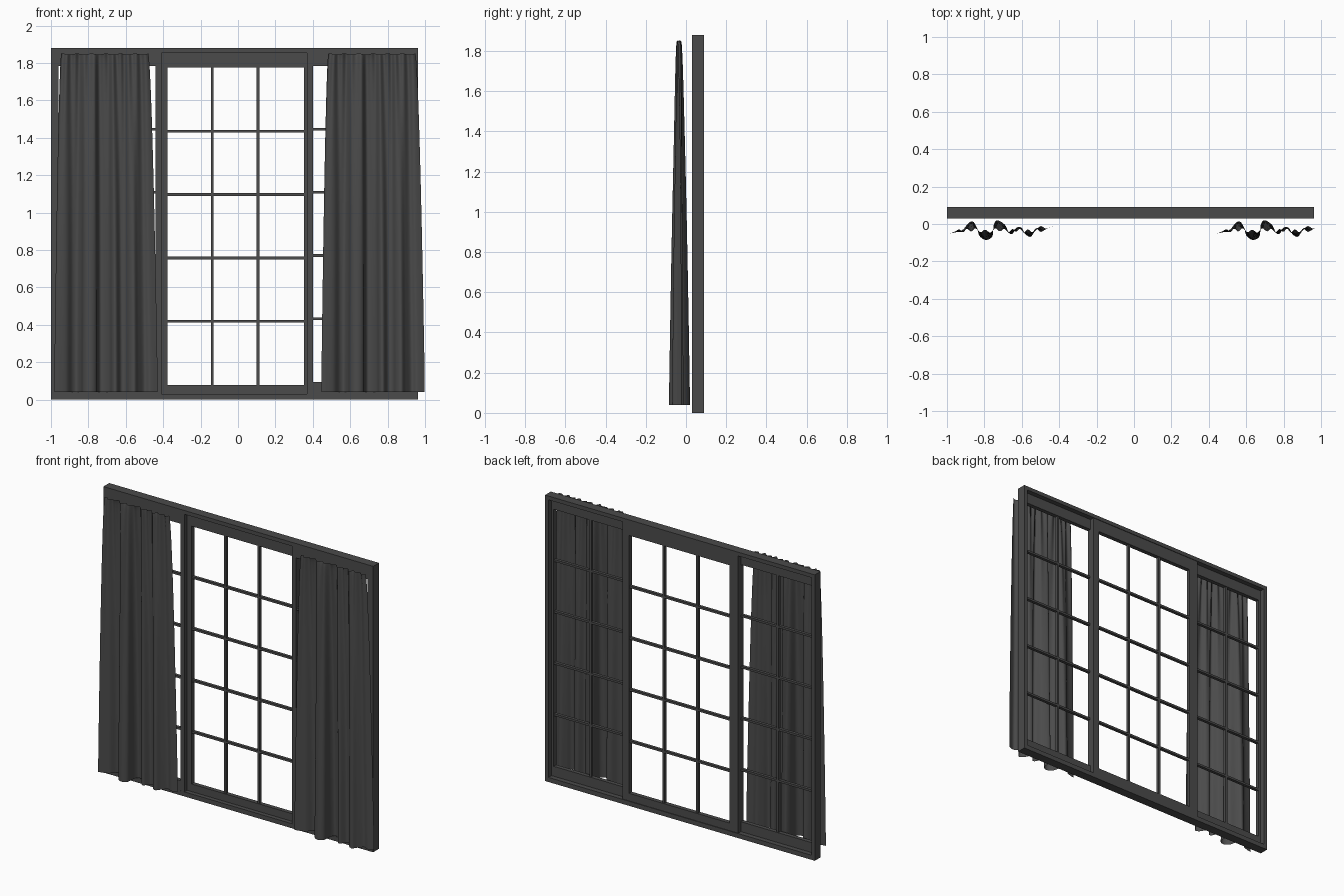
import bpy, bmesh, math
from mathutils import Vector

if "Cube" in bpy.data.objects:
    bpy.data.objects.remove(bpy.data.objects["Cube"])

DARK = bpy.data.materials.new("charcoal")
DARK.diffuse_color = (0.07, 0.07, 0.07, 1)
DARK.use_nodes = True
DARK.node_tree.nodes["Principled BSDF"].inputs["Base Color"].default_value = DARK.diffuse_color


def add_box(bm, x0, x1, y0, y1, z0, z1):
    vs = bmesh.ops.create_cube(bm, size=1)["verts"]
    for v in vs:
        v.co = Vector(((x0 + x1) / 2 + v.co.x * (x1 - x0),
                       (y0 + y1) / 2 + v.co.y * (y1 - y0),
                       (z0 + z1) / 2 + v.co.z * (z1 - z0)))


def finish(bm, name):
    me = bpy.data.meshes.new(name)
    bm.to_mesh(me)
    bm.free()
    me.materials.append(DARK)
    ob = bpy.data.objects.new(name, me)
    bpy.context.collection.objects.link(ob)
    return ob


def ring(bm, outer, inner, y0, y1):
    """Rectangular frame; outer and inner are (x0, x1, z0, z1)."""
    a, b, c, d = outer
    e, f, g, h = inner
    add_box(bm, a, e, y0, y1, c, d)
    add_box(bm, f, b, y0, y1, c, d)
    add_box(bm, e, f, y0, y1, c, g)
    add_box(bm, e, f, y0, y1, h, d)


def sash(name, outer, inner, y0, y1, columns):
    bm = bmesh.new()
    ring(bm, outer, inner, y0, y1)
    x0, x1, z0, z1 = inner
    ym, r, depth = (y0 + y1) / 2, 0.007, 0.010
    for i in range(1, columns):
        x = x0 + (x1 - x0) * i / columns - 0.003
        add_box(bm, x - r, x + r, ym - depth, ym + depth, z0, z1)
    for i in range(1, 5):
        z = z0 + (z1 - z0) * i / 5
        add_box(bm, x0, x1, ym - depth, ym + depth, z - r, z + r)
    return finish(bm, name)


# Outer window frame
bm = bmesh.new()
ring(bm, (-1, 0.962, 0, 1.88), (-0.975, 0.937, 0.03, 1.855), 0.03, 0.09)
finish(bm, "window_frame")

# Side sashes in front, central sash behind them
sash("centre_sash", (-0.44, 0.40, 0.03, 1.855), (-0.378, 0.354, 0.08, 1.775), 0.058, 0.086, 3)
sash("left_sash", (-0.975, -0.41, 0.03, 1.855), (-0.96, -0.44, 0.095, 1.785), 0.031, 0.058, 2)
sash("right_sash", (0.37, 0.937, 0.03, 1.855), (0.40, 0.922, 0.095, 1.785), 0.031, 0.058, 2)

# Curtain hem folds seen from above
HEM = [(-0.982, -0.05), (-0.955, -0.045), (-0.915, -0.03), (-0.885, 0.005), (-0.86, 0.012),
       (-0.84, -0.02), (-0.825, -0.065), (-0.79, -0.085), (-0.757, -0.065), (-0.75, -0.005),
       (-0.73, 0.02), (-0.69, -0.005), (-0.67, -0.045), (-0.65, -0.052), (-0.625, -0.018),
       (-0.60, -0.022), (-0.58, -0.055), (-0.553, -0.068), (-0.53, -0.04), (-0.50, -0.012),
       (-0.47, -0.024), (-0.43, -0.012)]


def hem_point(s):
    n = len(HEM) - 1
    i = min(int(s * n), n - 1)
    t = s * n - i
    p0, p1, p2, p3 = [Vector(HEM[max(0, min(n, k))]) for k in (i - 1, i, i + 1, i + 2)]
    return 0.5 * (2 * p1 + (p2 - p0) * t + (2 * p0 - 5 * p1 + 4 * p2 - p3) * t * t
                  + (3 * p1 - p0 - 3 * p2 + p3) * t ** 3)


def curtain(name, dx):
    cols, rows = 168, 36
    bm = bmesh.new()
    grid = []
    for j in range(rows + 1):
        d = (j / rows) ** 1.4              # 0 at heading, 1 at hem
        spread = min(1, d * 1.05) ** 0.6
        row = []
        for i in range(cols + 1):
            s = i / cols
            h = hem_point(s)
            gather = (1 - d) ** 3
            xt = -0.945 + 0.465 * s
            x = xt + (h.x - xt) * spread
            y = -0.035 + (h.y + 0.035) * (0.08 + 0.92 * d ** 0.52)
            y += 0.008 * gather * math.sin(s * 2 * math.pi * 10 + math.sin(9 * s))
            y += 0.004 * d * (1 - d) * math.sin(s * 60)
            top = 1.848 + 0.003 * math.sin(s * 2 * math.pi * 6 + 1)
            z = top + (0.04 - top) * d
            row.append(bm.verts.new((x + dx, y, z)))
        grid.append(row)
    for j in range(rows):
        for i in range(cols):
            bm.faces.new((grid[j][i], grid[j + 1][i], grid[j + 1][i + 1], grid[j][i + 1]))
    for f in bm.faces:
        f.smooth = True
    return finish(bm, name)


# Pair of hanging curtains
curtain("left_curtain", 0)
curtain("right_curtain", 1.428)
